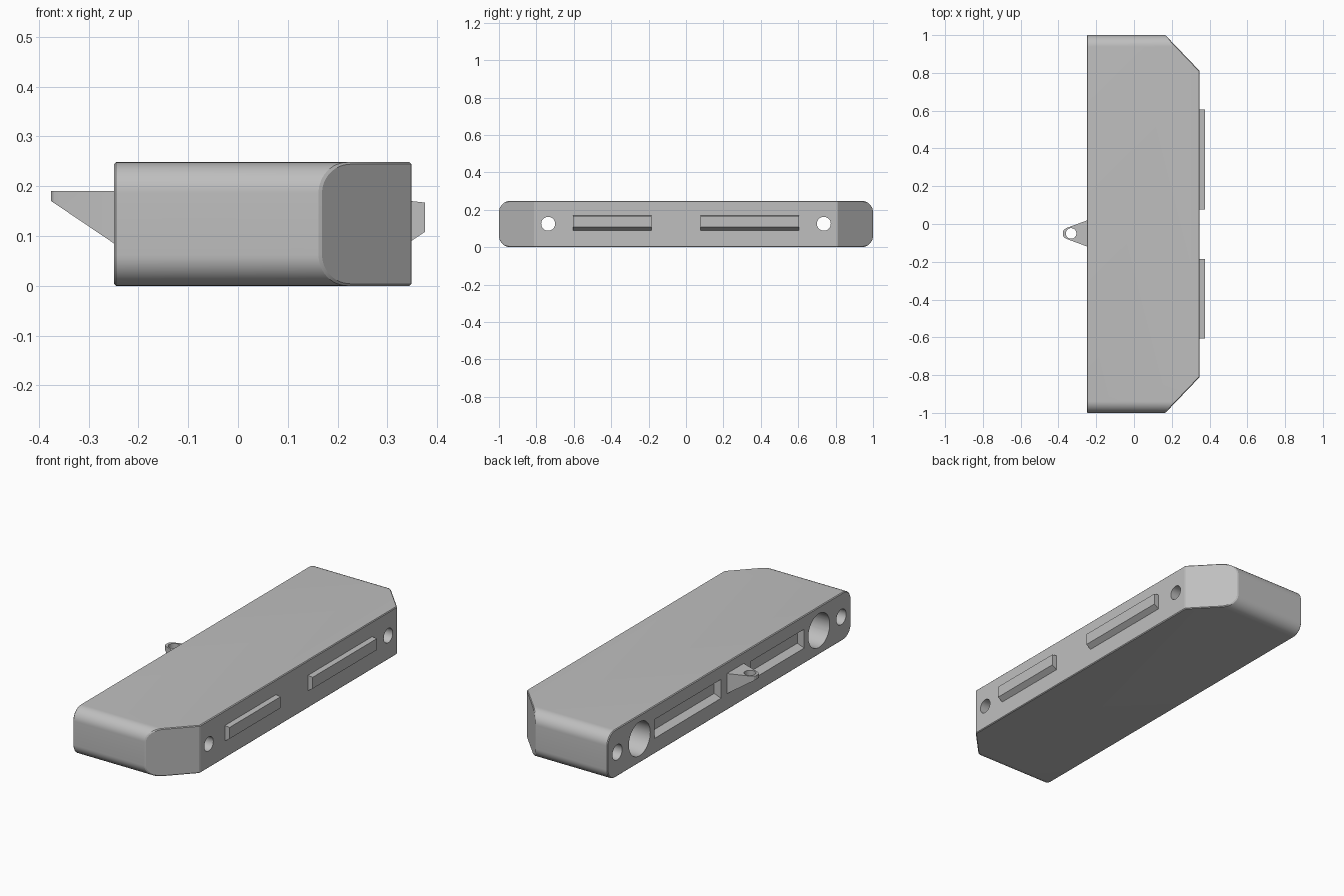
import bpy, bmesh, math
from mathutils import Vector

cube = bpy.data.objects.get("Cube")
if cube:
    bpy.data.objects.remove(cube, do_unlink=True)

grey = bpy.data.materials.new("plain_grey")
grey.use_nodes = True
grey.diffuse_color = (0.52, 0.52, 0.52, 1)
grey.node_tree.nodes["Principled BSDF"].inputs["Base Color"].default_value = grey.diffuse_color


def prism(name, axis, outline, lo, hi, cuts=()):
    """Extrude a 2D outline along an axis, then trim by (point, normal) planes."""
    place = {"x": lambda u, v, w: (w, u, v),
             "y": lambda u, v, w: (u, w, v),
             "z": lambda u, v, w: (u, v, w)}[axis]
    bm = bmesh.new()
    face = bm.faces.new([bm.verts.new(place(u, v, lo)) for u, v in outline])
    grown = bmesh.ops.extrude_face_region(bm, geom=[face], use_keep_orig=True)["geom"]
    moved = [g for g in grown if isinstance(g, bmesh.types.BMVert)]
    bmesh.ops.translate(bm, verts=moved, vec=place(0, 0, hi - lo))
    for point, normal in cuts:
        cut = bmesh.ops.bisect_plane(bm, geom=bm.verts[:] + bm.edges[:] + bm.faces[:],
                                     plane_co=point, plane_no=Vector(normal).normalized(),
                                     clear_outer=True)["geom_cut"]
        rim = [g for g in cut if isinstance(g, bmesh.types.BMEdge)]
        bmesh.ops.edgeloop_fill(bm, edges=rim)
    bmesh.ops.recalc_face_normals(bm, faces=bm.faces[:])
    mesh = bpy.data.meshes.new(name)
    bm.to_mesh(mesh)
    bm.free()
    mesh.materials.append(grey)
    obj = bpy.data.objects.new(name, mesh)
    bpy.context.collection.objects.link(obj)
    return obj


def circle(u, v, r, n=40):
    return [(u + r * math.cos(math.tau * i / n), v + r * math.sin(math.tau * i / n))
            for i in range(n)]


def activate(obj):
    bpy.ops.object.select_all(action="DESELECT")
    obj.select_set(True)
    bpy.context.view_layer.objects.active = obj


def carve(obj, cutter):
    cutter.hide_render = True
    activate(obj)
    mod = obj.modifiers.new("carve", "BOOLEAN")
    mod.operation, mod.solver, mod.object = "DIFFERENCE", "EXACT", cutter
    bpy.ops.object.modifier_apply(modifier=mod.name)
    bpy.data.objects.remove(cutter, do_unlink=True)


def smooth(obj):
    activate(obj)
    bpy.ops.object.shade_smooth_by_angle(angle=math.radians(20))


BACK, FRONT, TOP, MID, R = -0.249, 0.348, 0.248, 0.125, 0.062

# Main body: rounded bar with two chamfered corners
profile = []
for cy, cz, start in ((1 - R, TOP - R, 0), (R - 1, TOP - R, 90),
                      (R - 1, R, 180), (1 - R, R, 270)):
    for i in range(13):
        a = math.radians(start + 7.5 * i)
        profile.append((cy + R * math.cos(a), cz + R * math.sin(a)))
chamfers = [((FRONT, s * 0.81, 0), (0.19, s * 0.182, 0)) for s in (1, -1)]
body = prism("body", "x", profile, BACK, FRONT, chamfers)
activate(body)
bevel = body.modifiers.new("soft_edges", "BEVEL")
bevel.width, bevel.segments = 0.004, 1
bevel.limit_method, bevel.angle_limit = "ANGLE", math.radians(30)
bpy.ops.object.modifier_apply(modifier=bevel.name)

# Bolt holes with wide bores, and blind pin holes near the ends
for s in (1, -1):
    carve(body, prism("bolt_hole", "x", circle(s * 0.737, MID, 0.037), -0.5, 0.5))
    carve(body, prism("bolt_bore", "x", circle(s * 0.737, MID, 0.088), -0.5, 0.2))
    carve(body, prism("pin_hole", "x", circle(s * 0.92, MID, 0.04), -0.5, 0.0))

# Raised keys and the matching slots on the opposite side
for side, lo, hi in (("left", 0.078, 0.605), ("right", -0.605, -0.185)):
    prism("key_" + side, "y",
          [(FRONT - 0.005, 0.09), (FRONT, 0.09), (0.375, 0.108), (0.375, 0.167),
           (FRONT, 0.17), (FRONT - 0.005, 0.17)], lo, hi)
    carve(body, prism("slot", "y",
                      [(-0.3, 0.08), (BACK, 0.08), (-0.21, 0.095), (-0.21, 0.178),
                       (-0.3, 0.178)], lo - 0.01, hi + 0.01))
smooth(body)

# Hanging tab with a sloped underside and an upright hole
half = [(BACK + 0.003, 0.07), (-0.357, 0.029), (-0.37, 0.021), (-0.375, 0.012)]
outline = [(x, -0.05 + w) for x, w in half] + [(x, -0.05 - w) for x, w in reversed(half)]
tab = prism("tab", "z", outline, 0.05, 0.19,
            [((BACK, 0, 0.085), (-0.085, 0, -0.126))])
carve(tab, prism("tab_hole", "z", circle(-0.333, -0.05, 0.028), 0, 0.3))
smooth(tab)
